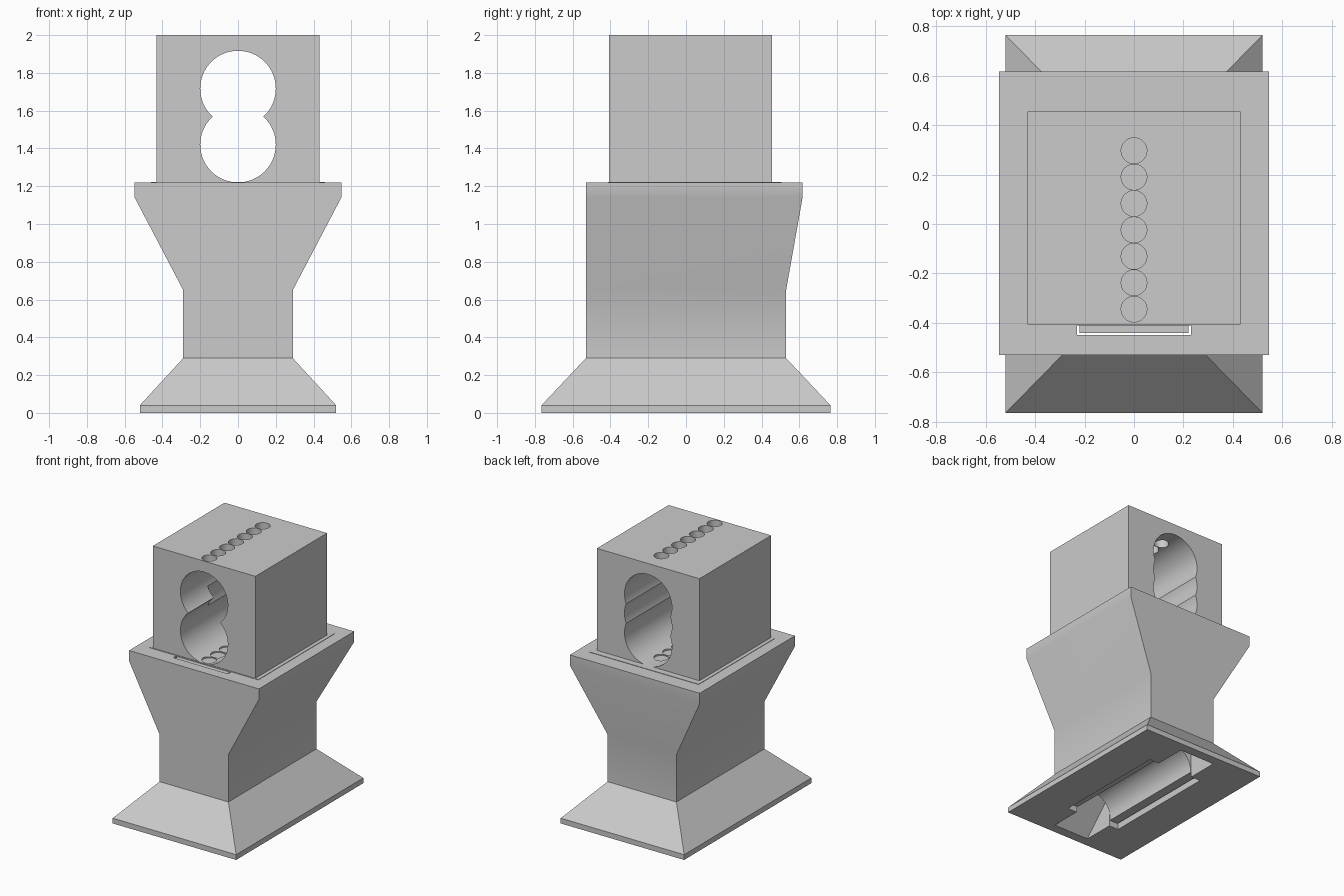
import bpy, bmesh, math
from mathutils import Matrix

cube = bpy.data.objects.get("Cube")
if cube:
    bpy.data.objects.remove(cube, do_unlink=True)

grey = bpy.data.materials.new("plain grey")
grey.use_nodes = True
COLOUR = (0.6, 0.6, 0.6, 1)
grey.diffuse_color = COLOUR
grey.node_tree.nodes["Principled BSDF"].inputs["Base Color"].default_value = COLOUR


def finish(name, bm):
    bmesh.ops.recalc_face_normals(bm, faces=bm.faces)
    mesh = bpy.data.meshes.new(name)
    bm.to_mesh(mesh)
    bm.free()
    mesh.materials.append(grey)
    obj = bpy.data.objects.new(name, mesh)
    bpy.context.collection.objects.link(obj)
    return obj


def loft(name, sections):
    """Stack of rectangles, each (z, half width, front y, back y)."""
    bm = bmesh.new()
    rings = [[bm.verts.new(p) for p in ((-w, f, z), (w, f, z), (w, b, z), (-w, b, z))]
             for z, w, f, b in sections]
    for low, high in zip(rings, rings[1:]):
        for i in range(4):
            j = (i + 1) % 4
            bm.faces.new((low[i], low[j], high[j], high[i]))
    bm.faces.new(rings[0][::-1])
    bm.faces.new(rings[-1])
    return finish(name, bm)


def box(name, w, front, back, z0, z1):
    return loft(name, [(z0, w, front, back), (z1, w, front, back)])


def cylinder(name, radius, start, end, axis, x=0, y=0, z=0):
    bm = bmesh.new()
    bmesh.ops.create_cone(bm, cap_ends=True, segments=64, radius1=radius,
                          radius2=radius, depth=end - start)
    mid = (start + end) / 2
    if axis == "y":
        bmesh.ops.rotate(bm, verts=bm.verts, matrix=Matrix.Rotation(math.pi / 2, 3, "X"))
        y = mid
    else:
        z = mid
    bmesh.ops.translate(bm, verts=bm.verts, vec=(x, y, z))
    return finish(name, bm)


def cut(obj, cutter):
    cutter.hide_render = True
    mod = obj.modifiers.new("cut", "BOOLEAN")
    mod.operation, mod.solver, mod.object = "DIFFERENCE", "EXACT", cutter
    bpy.context.view_layer.objects.active = obj
    bpy.ops.object.modifier_apply(modifier=mod.name)
    bpy.data.objects.remove(cutter, do_unlink=True)


# Pedestal: flat foot, sloped skirt, neck and flared shoulder
pedestal = loft("pedestal", [
    (0, 0.52, -0.765, 0.765), (0.04, 0.52, -0.765, 0.765),
    (0.29, 0.29, -0.53, 0.53), (0.65, 0.29, -0.53, 0.53),
    (1.14, 0.547, -0.53, 0.617), (1.22, 0.547, -0.53, 0.617)])
cut(pedestal, box("shaft_cutter", 0.23, -0.45, 0.45, -0.1, 1.3))
cut(pedestal, loft("slot_cutter", [(-0.02, 0.15, -0.71, 0.71), (0.23, 0.15, -0.47, 0.47)]))

# Insert hanging in the shaft, with a rounded trough beneath
insert = box("insert", 0.22, -0.442, 0.442, 0.04, 1.215)
cut(insert, cylinder("trough_cutter", 0.15, -0.6, 0.6, "y", z=0.06))

# Thin ledge around the foot of the head
ledge = box("ledge", 0.46, -0.412, 0.505, 1.212, 1.223)

# Head block with a double bore, widened towards the back
head = box("head", 0.432, -0.408, 0.455, 1.15, 2)
for height, start in ((1.42, -0.6), (1.717, -0.6), (1.57, -0.1)):
    cut(head, cylinder("bore_cutter", 0.2, start, 0.7, "y", z=height))

# Row of seven drilled holes through the roof and into the bore floor
for i in range(7):
    for obj in (head, ledge):
        cut(obj, cylinder("drill_cutter", 0.052, 1.18, 2.1, "z", y=-0.345 + i * 0.107))

# Smooth the curved and gently bent surfaces, keep edges sharp
bpy.ops.object.select_all(action="DESELECT")
for obj in (pedestal, insert, ledge, head):
    obj.select_set(True)
bpy.context.view_layer.objects.active = head
bpy.ops.object.shade_smooth_by_angle(angle=math.radians(30))
